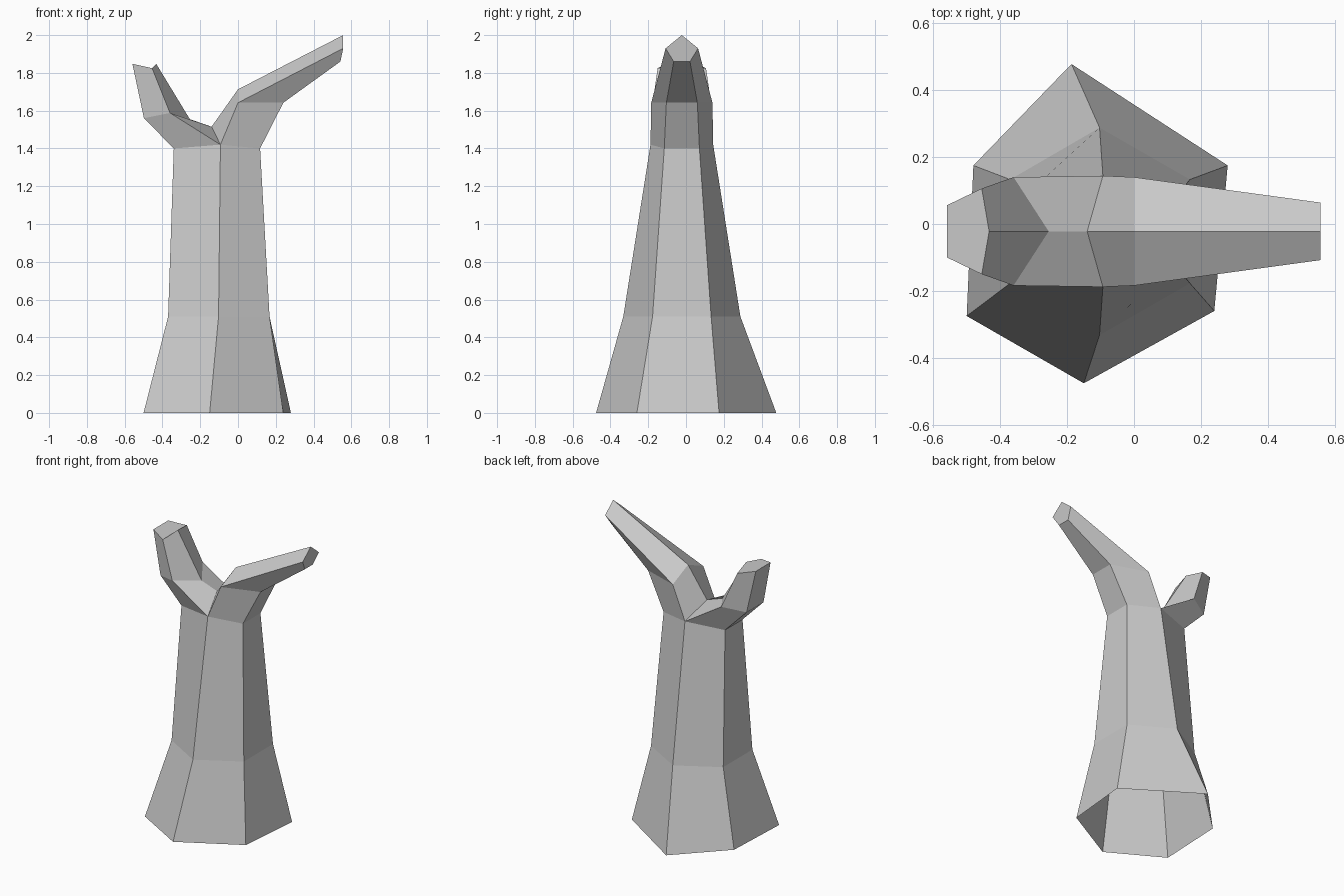
import bpy
import bmesh

if "Cube" in bpy.data.objects:
    bpy.data.objects.remove(bpy.data.objects["Cube"])

MID = -0.022  # the trunk's symmetry plane in y
bm = bmesh.new()


def ring(points):
    return [bm.verts.new(p) for p in points]


def mirrored(half):
    """Loop from (x, half width, z) points: front side, then back side reversed."""
    front = [(x, MID - w, z) for x, w, z in half]
    back = [(x, MID + w, z) for x, w, z in reversed(half) if w > 0]
    return ring(front + back)


def bridge(a, b):
    n = len(a)
    for i in range(n):
        j = (i + 1) % n
        bm.faces.new((a[i], a[j], b[j], b[i]))


# Trunk: flared open base, then two hexagonal rings (left, front, right, mirrored)
base = ring([(-0.50, -0.275, 0), (-0.15, -0.476, 0), (0.24, -0.26, 0),
             (0.28, 0.175, 0), (-0.187, 0.478, 0), (-0.48, 0.175, 0)])
waist = mirrored([(-0.37, 0.155, 0.51), (-0.103, 0.31, 0.51), (0.167, 0.155, 0.51)])
neck = mirrored([(-0.34, 0.093, 1.40), (-0.093, 0.166, 1.42), (0.117, 0.093, 1.40)])
bridge(base, waist)
bridge(waist, neck)

# Fork point where the trunk splits into two five-sided branches
crotch = bm.verts.new((-0.14, MID, 1.515))
left_f, front, right_f, right_b, back, left_b = neck


def branch(start, *sections):
    for half in sections:
        nxt = mirrored(half)
        bridge(start, nxt)
        start = nxt
    bm.faces.new(start)


# Right branch, ring order: top, front, lower front, lower back, back
branch([crotch, front, right_f, right_b, back],
       [(0.0, 0, 1.713), (0.0, 0.162, 1.642), (0.24, 0.082, 1.642)],
       [(0.557, 0, 2.0), (0.557, 0.086, 1.93), (0.542, 0.043, 1.86)])

# Left branch
branch([crotch, front, left_f, left_b, back],
       [(-0.255, 0, 1.555), (-0.36, 0.162, 1.588), (-0.498, 0.09, 1.56)],
       [(-0.433, 0, 1.848), (-0.455, 0.128, 1.825), (-0.559, 0.078, 1.848)])

bmesh.ops.recalc_face_normals(bm, faces=bm.faces[:])
mesh = bpy.data.meshes.new("forked_tree_trunk")
bm.to_mesh(mesh)
bm.free()
trunk = bpy.data.objects.new("forked_tree_trunk", mesh)
bpy.context.collection.objects.link(trunk)
